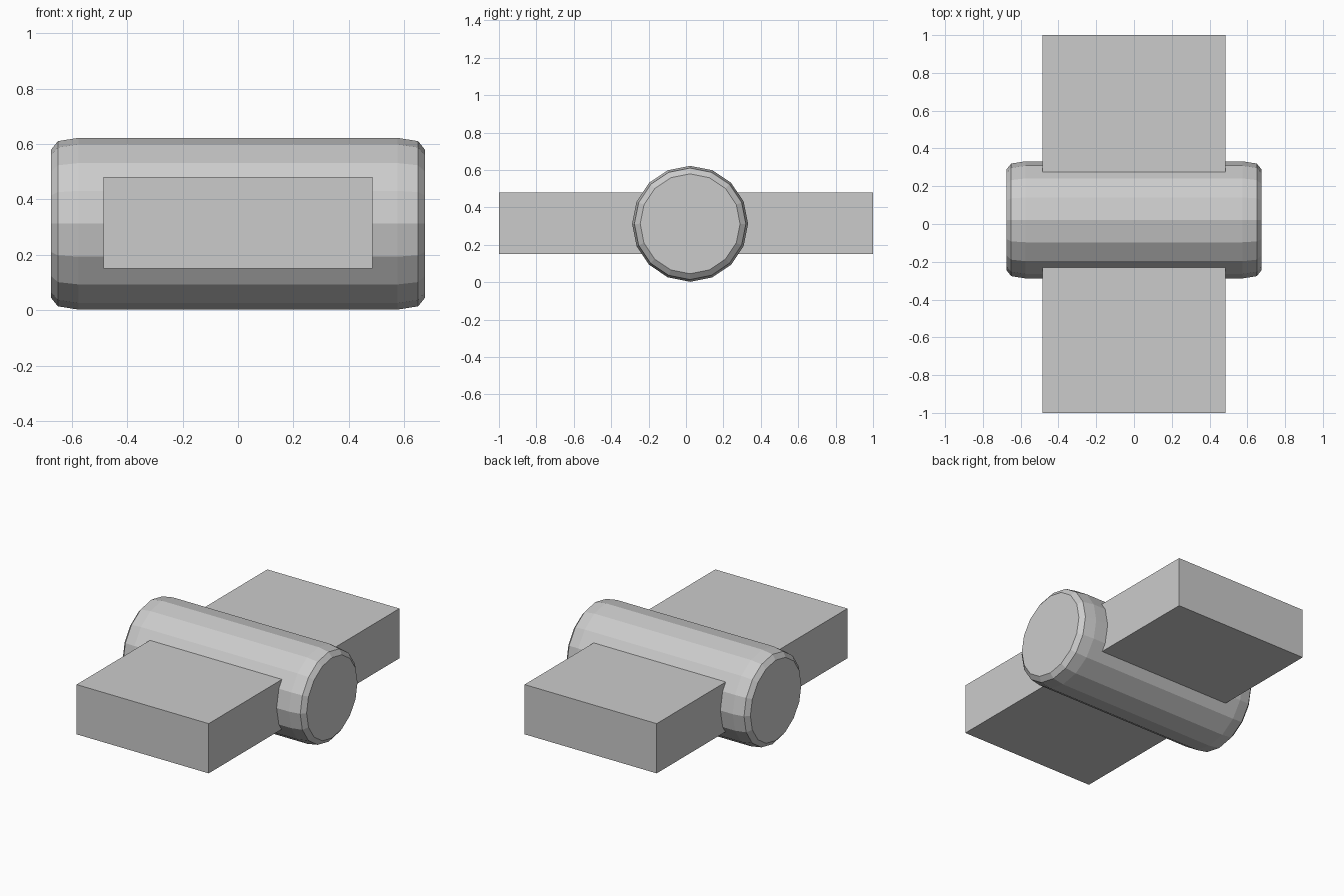
import bpy, bmesh
from math import cos, sin, tau

if "Cube" in bpy.data.objects:
    bpy.data.objects.remove(bpy.data.objects["Cube"])

SIDES = 16


def add_object(name, bm):
    bmesh.ops.recalc_face_normals(bm, faces=bm.faces)
    mesh = bpy.data.meshes.new(name)
    bm.to_mesh(mesh)
    bm.free()
    obj = bpy.data.objects.new(name, mesh)
    bpy.context.collection.objects.link(obj)
    return obj


# Flat bar running front to back through the roller
bm = bmesh.new()
bmesh.ops.create_cube(bm, size=1)
bmesh.ops.scale(bm, vec=(0.97, 2.0, 0.33), verts=bm.verts)
bmesh.ops.translate(bm, vec=(0, 0, 0.315), verts=bm.verts)
add_object("flat_bar", bm)

# Sixteen-sided roller along x with rounded rims: (x, radius), mirrored
half = [(0.575, 0.31), (0.65, 0.298), (0.675, 0.267)]
profile = [(-x, r) for x, r in reversed(half)] + half
bm = bmesh.new()
rings = [[bm.verts.new((x, 0.022 + r * sin(tau * i / SIDES), 0.312 + r * cos(tau * i / SIDES)))
          for i in range(SIDES)] for x, r in profile]
for a, b in zip(rings, rings[1:]):
    for i in range(SIDES):
        j = (i + 1) % SIDES
        bm.faces.new((a[i], a[j], b[j], b[i]))
bm.faces.new(rings[0])
bm.faces.new(rings[-1])
add_object("roller", bm)
